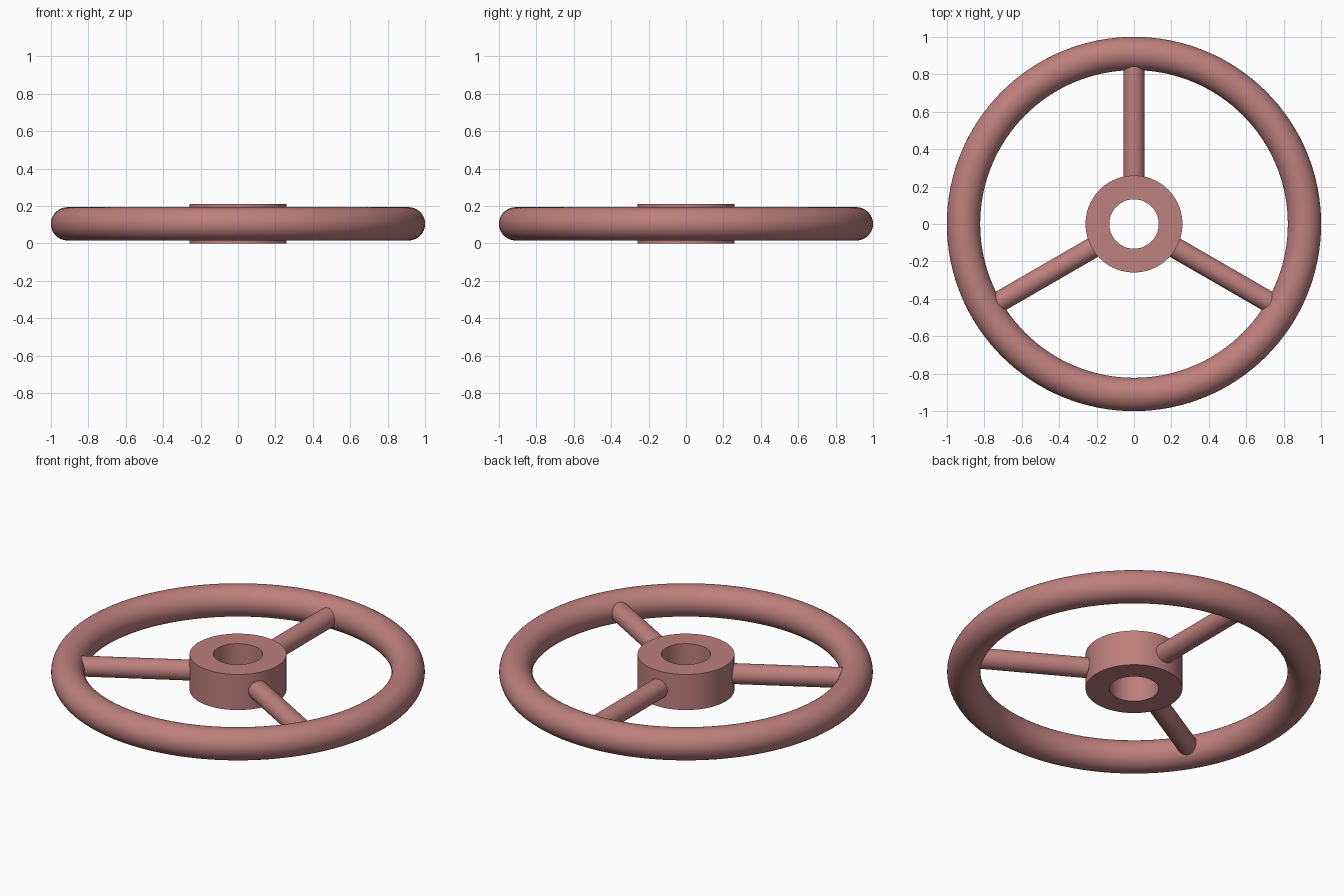
import bpy, bmesh, math
from mathutils import Matrix, Vector

if "Cube" in bpy.data.objects:
    bpy.data.objects.remove(bpy.data.objects["Cube"])

MID_Z = 0.105

paint = bpy.data.materials.new("dusty_red")
paint.diffuse_color = (0.51, 0.215, 0.205, 1)
paint.use_nodes = True
paint.node_tree.nodes["Principled BSDF"].inputs["Base Color"].default_value = paint.diffuse_color


def finish(obj, name):
    obj.name = name
    obj.data.materials.append(paint)
    bpy.ops.object.select_all(action='DESELECT')
    obj.select_set(True)
    bpy.context.view_layer.objects.active = obj
    bpy.ops.object.shade_smooth_by_angle(angle=math.radians(35))


# Round outer rim
bpy.ops.mesh.primitive_torus_add(major_radius=0.911, minor_radius=0.089,
                                 major_segments=128, minor_segments=40,
                                 location=(0, 0, MID_Z))
finish(bpy.context.object, "rim")

# Hub: rectangular section revolved around the bore
bm = bmesh.new()
section = [(0.132, 0), (0.259, 0), (0.259, 0.21), (0.132, 0.21)]
verts = [bm.verts.new((r, 0, z)) for r, z in section]
edges = [bm.edges.new((verts[i], verts[(i + 1) % 4])) for i in range(4)]
bmesh.ops.spin(bm, geom=verts + edges, cent=(0, 0, 0), axis=(0, 0, 1),
               angle=math.tau, steps=96, use_merge=True)
bmesh.ops.remove_doubles(bm, verts=bm.verts, dist=1e-5)
bmesh.ops.recalc_face_normals(bm, faces=bm.faces)
mesh = bpy.data.meshes.new("hub")
bm.to_mesh(mesh)
bm.free()
hub = bpy.data.objects.new("hub", mesh)
bpy.context.collection.objects.link(hub)
finish(hub, "hub")

# Three round spokes, from inside the hub wall into the rim
START, END = 0.2, 0.88
for i in range(3):
    angle = math.radians(90 + 120 * i)
    direction = Vector((math.cos(angle), math.sin(angle), 0))
    bpy.ops.mesh.primitive_cylinder_add(vertices=40, radius=0.056, depth=END - START)
    spoke = bpy.context.object
    spoke.data.transform(Matrix.Translation(direction * (START + END) / 2 + Vector((0, 0, MID_Z)))
                         @ direction.to_track_quat('Z', 'Y').to_matrix().to_4x4())
    finish(spoke, f"spoke_{i + 1}")
